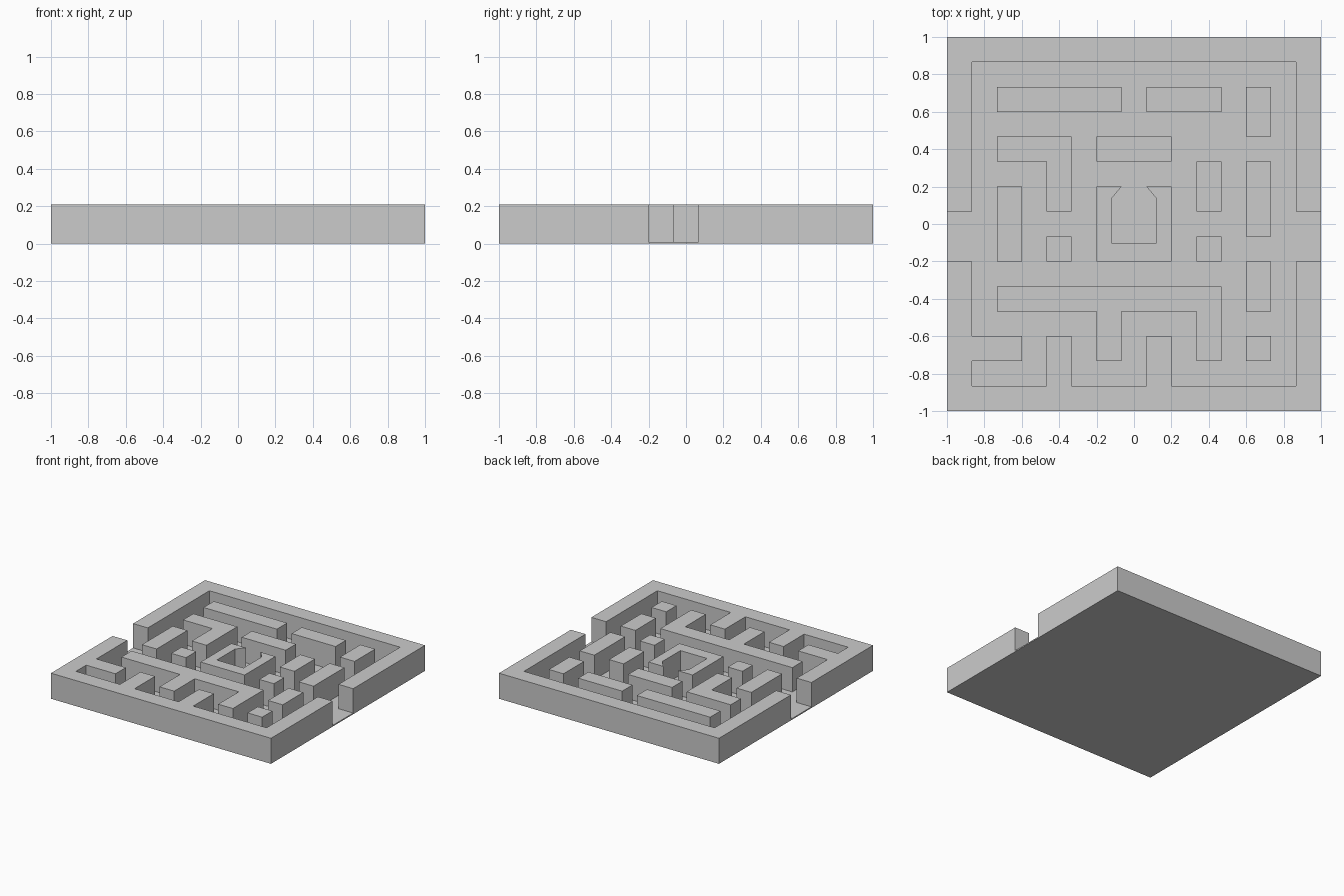
import bpy, bmesh

if "Cube" in bpy.data.objects:
    bpy.data.objects.remove(bpy.data.objects["Cube"])

CELLS = 15
FLOOR, TOP = 0.01, 0.21


def pos(i):
    # grid line number to coordinate
    return -1 + 2 * i / CELLS


def prism(bm, pts, z0, z1):
    face = bm.faces.new([bm.verts.new((pos(x), pos(y), z0)) for x, y in pts])
    res = bmesh.ops.extrude_face_region(bm, geom=[face], use_keep_orig=True)
    for v in res["geom"]:
        if isinstance(v, bmesh.types.BMVert):
            v.co.z = z1


def rect(x0, y0, x1, y1):
    return [(x0, y0), (x1, y0), (x1, y1), (x0, y1)]


def make(name, outlines, z0, z1):
    bm = bmesh.new()
    for pts in outlines:
        prism(bm, pts, z0, z1)
    bmesh.ops.recalc_face_normals(bm, faces=bm.faces)
    mesh = bpy.data.meshes.new(name)
    bm.to_mesh(mesh)
    bm.free()
    ob = bpy.data.objects.new(name, mesh)
    bpy.context.collection.objects.link(ob)
    return ob


# Outer rim halves, split by the side openings
upper_rim = [(0, 8), (1, 8), (1, 14), (14, 14), (14, 8), (15, 8), (15, 15), (0, 15)]
lower_rim = [(0, 6), (1, 6), (1, 3), (3, 3), (3, 2), (1, 2), (1, 1), (4, 1), (4, 3),
             (5, 3), (5, 1), (8, 1), (8, 3), (9, 3), (9, 1), (14, 1), (14, 6),
             (15, 6), (15, 0), (0, 0)]

# Two-legged wall and hooked wall
comb = [(2, 5), (11, 5), (11, 2), (10, 2), (10, 4), (7, 4), (7, 2), (6, 2), (6, 4), (2, 4)]
hook = [(2, 11), (5, 11), (5, 8), (4, 8), (4, 10), (2, 10)]

# Central pen, mirrored half profile with a bevelled mouth
half = [(9, 6), (9, 9), (8, 9), (8.41, 8.51), (8.41, 6.74)]
pen = half + [(CELLS - x, y) for x, y in reversed(half)]

# Straight wall blocks
blocks = [rect(*b) for b in (
    (2, 12, 7, 13), (8, 12, 11, 13), (12, 11, 13, 13), (6, 10, 9, 11),
    (10, 8, 11, 10), (12, 7, 13, 10), (2, 6, 3, 9), (4, 6, 5, 7),
    (10, 6, 11, 7), (12, 4, 13, 6), (12, 2, 13, 3))]

walls = make("maze_walls", [upper_rim, lower_rim, comb, hook, pen] + blocks, 0, TOP)
maze = make("maze", [rect(0, 0, CELLS, CELLS)], 0, FLOOR)

# Fuse walls and floor into one solid
mod = maze.modifiers.new("join_walls", 'BOOLEAN')
mod.operation = 'UNION'
mod.solver = 'EXACT'
mod.object = walls
bpy.context.view_layer.objects.active = maze
bpy.ops.object.modifier_apply(modifier=mod.name)
bpy.data.objects.remove(walls)

# Merge coplanar faces
bm = bmesh.new()
bm.from_mesh(maze.data)
bmesh.ops.remove_doubles(bm, verts=bm.verts, dist=1e-4)
bmesh.ops.dissolve_limit(bm, angle_limit=0.01, verts=bm.verts, edges=bm.edges)
bm.to_mesh(maze.data)
bm.free()
